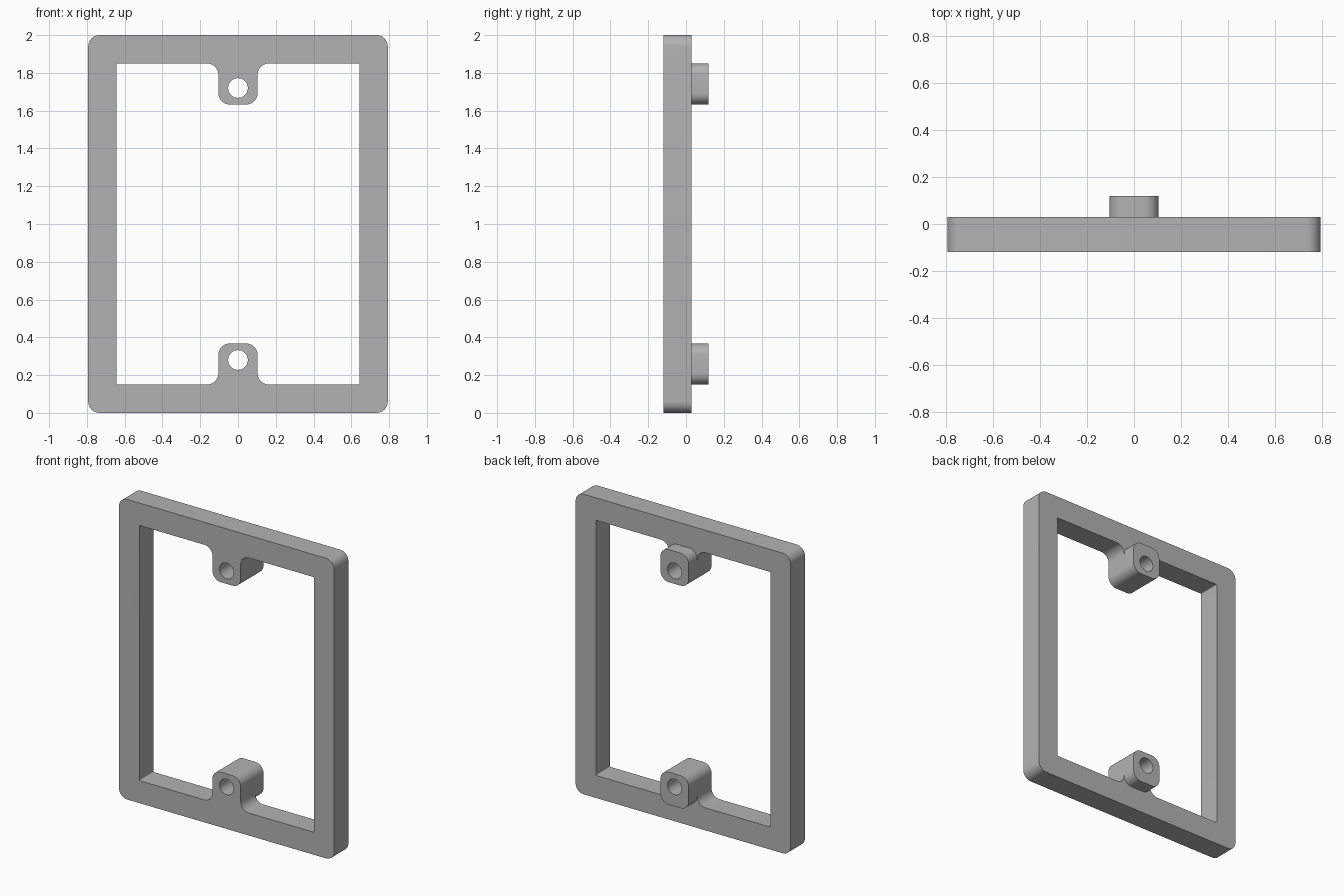
import bpy
from math import radians, tau, cos, sin
from mathutils import Vector

cube = bpy.data.objects.get("Cube")
if cube:
    bpy.data.objects.remove(cube, do_unlink=True)

FRONT, PLATE_BACK, BOSS_BACK = -0.12, 0.03, 0.12
HALF_W, HEIGHT, RIM = 0.793, 2.0, 0.15
TAB_W, TAB_TIP, ROUND = 0.104, 0.367, 0.06
HOLE_Z, HOLE_R = 0.28, 0.052

grey = bpy.data.materials.new("plain grey")
grey.use_nodes = True
grey.diffuse_color = (0.45, 0.45, 0.45, 1)
grey.node_tree.nodes["Principled BSDF"].inputs["Base Color"].default_value = grey.diffuse_color


def rounded(corners, steps=10):
    """Round each (x, z, radius) right-angled corner of a closed outline."""
    points = []
    for i, (x, z, r) in enumerate(corners):
        here = Vector((x, z))
        before = (Vector(corners[i - 1][:2]) - here).normalized() * r
        after = (Vector(corners[(i + 1) % len(corners)][:2]) - here).normalized() * r
        for k in range(steps + 1):
            a = radians(90) * k / steps
            points.append(here + before * (1 - sin(a)) + after * (1 - cos(a)))
    return points


def rectangle(w, low, high, r):
    return rounded([(-w, low, r), (w, low, r), (w, high, r), (-w, high, r)])


def plate(name, outlines, front, back):
    """Extrude filled outlines in the xz plane between two depths."""
    curve = bpy.data.curves.new(name, "CURVE")
    curve.dimensions, curve.fill_mode = "2D", "BOTH"
    curve.extrude = (back - front) / 2
    for points in outlines:
        spline = curve.splines.new("POLY")
        spline.points.add(len(points) - 1)
        for p, co in zip(spline.points, points):
            p.co = (co[0], co[1], 0, 1)
        spline.use_cyclic_u = True
    obj = bpy.data.objects.new(name, curve)
    obj.location.y = (front + back) / 2
    obj.rotation_euler.x = radians(90)
    bpy.context.collection.objects.link(obj)
    bpy.ops.object.select_all(action="DESELECT")
    obj.select_set(True)
    bpy.context.view_layer.objects.active = obj
    bpy.ops.object.convert(target="MESH")
    obj = bpy.context.object
    bpy.ops.object.transform_apply(location=True, rotation=True, scale=True)
    # Weld caps to walls
    bpy.ops.object.mode_set(mode="EDIT")
    bpy.ops.mesh.select_all(action="SELECT")
    bpy.ops.mesh.remove_doubles(threshold=0.0002)
    bpy.ops.mesh.normals_make_consistent(inside=False)
    bpy.ops.object.mode_set(mode="OBJECT")
    obj.data.materials.clear()
    obj.data.materials.append(grey)
    bpy.ops.object.shade_smooth_by_angle(angle=radians(30))
    return obj


def hole(z):
    return [(HOLE_R * cos(tau * k / 40), z + HOLE_R * sin(tau * k / 40)) for k in range(40)]


# Opening outline: one tab reaching in from the bottom, one from the top
inner = HALF_W - RIM
half = [(-inner, RIM, 0.005), (-TAB_W, RIM, ROUND), (-TAB_W, TAB_TIP, ROUND),
        (TAB_W, TAB_TIP, ROUND), (TAB_W, RIM, ROUND), (inner, RIM, 0.005)]
opening = rounded(half + [(-x, HEIGHT - z, r) for x, z, r in half])

# Frame with tabs and screw holes
plate("frame", [rectangle(HALF_W, 0, HEIGHT, ROUND), opening,
                hole(HOLE_Z), hole(HEIGHT - HOLE_Z)], FRONT, PLATE_BACK)

# Screw bosses standing off the back of the tabs
for name, low, high, z in (("lower_boss", RIM, TAB_TIP, HOLE_Z),
                           ("upper_boss", HEIGHT - TAB_TIP, HEIGHT - RIM, HEIGHT - HOLE_Z)):
    plate(name, [rectangle(TAB_W, low, high, ROUND), hole(z)], PLATE_BACK, BOSS_BACK)
